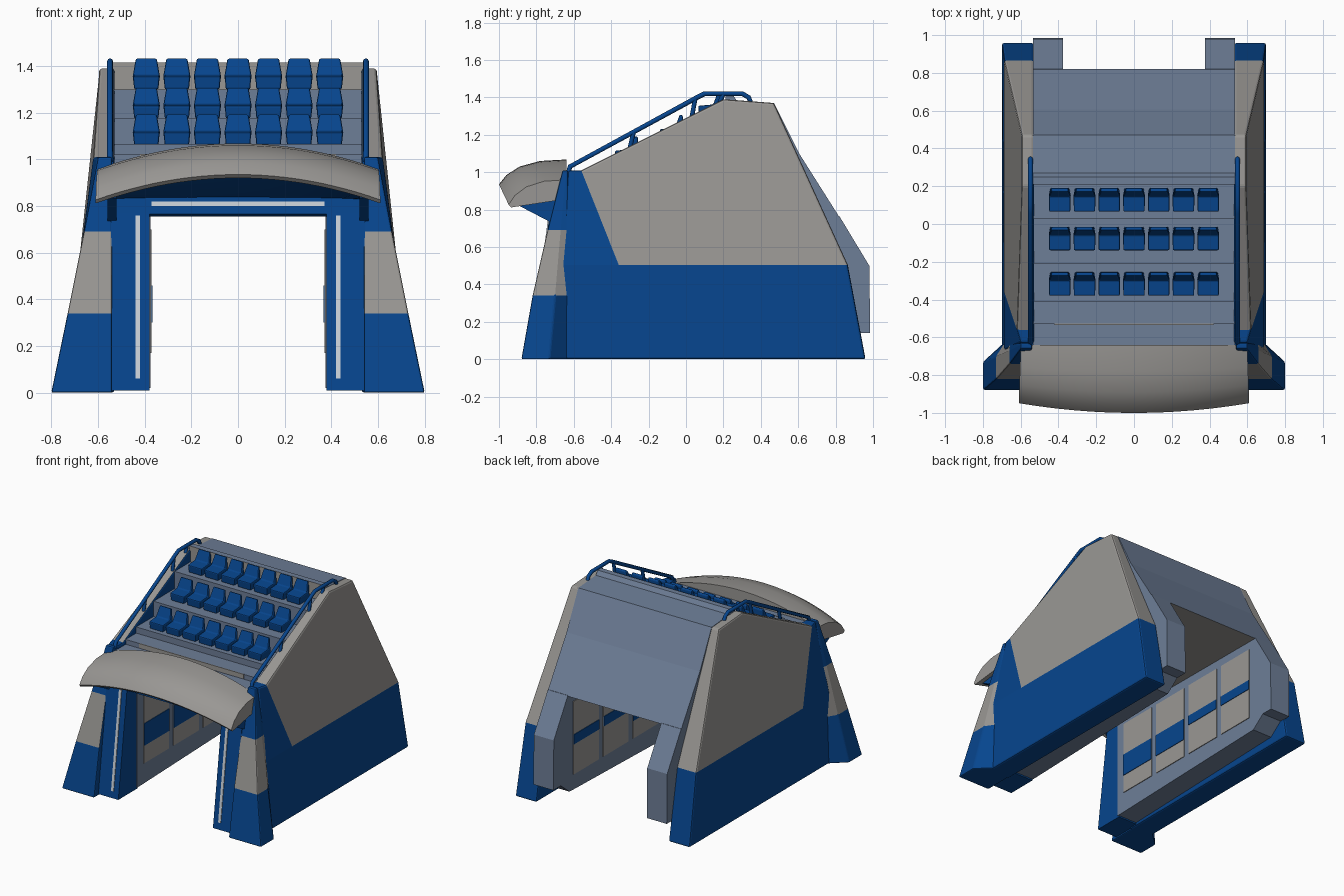
import bpy, bmesh

if "Cube" in bpy.data.objects:
    bpy.data.objects.remove(bpy.data.objects["Cube"])


def material(name, rgb):
    m = bpy.data.materials.new(name)
    m.diffuse_color = (*rgb, 1)
    m.use_nodes = True
    m.node_tree.nodes["Principled BSDF"].inputs["Base Color"].default_value = m.diffuse_color
    return m


BLUE = material("blue paint", (0.002, 0.060, 0.270))
GREY = material("warm grey panel", (0.320, 0.310, 0.296))
SLATE = material("slate concrete", (0.155, 0.210, 0.310))
WHITE = material("pale stripe", (0.60, 0.65, 0.70))


def build(name, verts, faces, mats, rule=None, mirror=False, bevel=0):
    """Make an object; rule(centre, normal) gives each face's material index."""
    me = bpy.data.meshes.new(name)
    me.from_pydata(verts, [], faces)
    bm = bmesh.new()
    bm.from_mesh(me)
    bmesh.ops.recalc_face_normals(bm, faces=bm.faces)
    if rule:
        for f in bm.faces:
            f.material_index = rule(f.calc_center_median(), f.normal)
    bm.to_mesh(me)
    bm.free()
    for m in mats:
        me.materials.append(m)
    ob = bpy.data.objects.new(name, me)
    bpy.context.collection.objects.link(ob)
    if bevel:
        b = ob.modifiers.new("soft edges", "BEVEL")
        b.width, b.segments = bevel, 2
        b.limit_method, b.angle_limit = "ANGLE", 0.5
    if mirror:
        ob.modifiers.new("mirror", "MIRROR").use_mirror_merge = False
    return ob


def loft(name, rings, mats, **kw):
    """Join equal-length rings of points and cap both ends."""
    n = len(rings[0])
    verts = [p for r in rings for p in r]
    faces = [tuple(range(n)), tuple(range(len(verts) - n, len(verts)))]
    for k in range(len(rings) - 1):
        a = k * n
        faces += [(a + i, a + (i + 1) % n, a + n + (i + 1) % n, a + n + i) for i in range(n)]
    return build(name, verts, faces, mats, **kw)


def prism(name, yz, x0, x1, mats, **kw):
    """Extrude a side profile across x."""
    return loft(name, [[(x, y, z) for y, z in yz] for x in (x0, x1)], mats, **kw)


def smooth(ob, angle=0.7):
    bpy.ops.object.select_all(action="DESELECT")
    ob.select_set(True)
    bpy.context.view_layer.objects.active = ob
    bpy.ops.object.shade_smooth_by_angle(angle=angle)


# Stand body: terrace steps, parapet, sloping back and tunnel ceiling
body = [(-.64, .77), (-.64, .985), (-.53, .985), (-.53, 1.02), (-.41, 1.02), (-.41, 1.065),
        (-.21, 1.065), (-.21, 1.175), (.03, 1.175), (.03, 1.30), (.21, 1.30), (.21, 1.415),
        (.25, 1.415), (.27, 1.385), (.47, 1.37), (.605, 1.10), (.82, .76)]


def body_rule(c, n):
    return 1 if n.z < -.9 or (n.y < -.9 and c.z > 1.35) else 0


prism("terrace_body", body, -.535, .535, [SLATE, GREY], rule=body_rule)
prism("step_edge", [(-.534, .99), (-.534, 1.022), (-.528, 1.022), (-.528, .99)],
      -.42, .42, [GREY])

# Outer side walls: blue base and front strip, grey upper panel
outer = [(.70, -.68, 0), (.70, .96, 0), (.687, .865, .505), (.594, .47, 1.37), (.594, .20, 1.39),
         (.62, -.56, 1.01), (.60, -.63, 1.01), (.685, -.67, .505)]
nw = len(outer)
inner = [(.53, y, z) for x, y, z in outer]
wall_faces = [(0, 1, 2, 16, 7), (16, 2, 3, 4, 5), (7, 16, 5, 6), tuple(range(nw, 2 * nw))]
wall_faces += [(i, (i + 1) % nw, nw + (i + 1) % nw, nw + i) for i in range(nw)]
build("side_wall", outer + inner + [(.687, -.36, .505)], wall_faces, [BLUE, GREY],
      rule=lambda c, n: 1 if c.z > .75 and c.y > -.3 else 0, mirror=True, bevel=.012)

# Splayed front legs with a grey middle band
leg = []
for z, xo, yf, yb, xb in [(0, .80, -.88, -.73, .69), (.34, .73, -.82, -.70, .685),
                          (.69, .66, -.74, -.67, .655), (1.01, .60, -.66, -.64, .60)]:
    leg.append([(.54, yf, z), (xo, yf, z), (xo, yb, z), (xb, -.63, z), (.54, -.63, z)])
loft("front_leg", leg, [BLUE, GREY], mirror=True, bevel=.008,
     rule=lambda c, n: 1 if .36 < c.z < .67 and n.x > -.5 and abs(n.z) < .7 else 0)

# Entrance portal: jambs, lintel and pale stripes
prism("portal_jamb", [(-.83, .01), (-.73, .77), (-.71, .94), (-.61, .94), (-.61, .01)],
      .38, .545, [BLUE], mirror=True)
prism("portal_lintel", [(-.73, .765), (-.71, .94), (-.61, .94), (-.61, .755)], -.38, .38, [BLUE])
prism("jamb_stripe", [(-.828, .06), (-.737, .76), (-.729, .76), (-.820, .06)],
      .42, .44, [WHITE], mirror=True)
prism("lintel_stripe", [(-.732, .80), (-.730, .82), (-.722, .82), (-.724, .80)],
      -.37, .37, [WHITE])

# Tunnel walls running to the rear pillars
prism("tunnel_wall", [(-.62, .02), (.80, .06), (.90, .14), (.985, .14), (.98, .50), (.82, .765),
                      (-.62, .775)], .375, .535, [SLATE], mirror=True)

# Tunnel wall panels with a blue band, broader near the entrance
for i in range(4):
    y0 = -.55 + i * .34
    y1 = y0 + .29
    low = .30 if i < 2 else .39
    prism("tunnel_panel", [(y0, .17), (y1, .17), (y1, .70), (y0, .70)], .370, .377,
          [GREY], mirror=True)
    prism("tunnel_band", [(y0, low), (y1, low), (y1, .46), (y0, .46)], .366, .371,
          [BLUE], mirror=True)


# Arched canopy and the blue soffit under it
def arch(name, section, half, mat, floor=0):
    rings = []
    for i in range(25):
        x = half * (i / 12 - 1)
        t = (x / .6) ** 2
        rings.append([(x * (1 - .05 * (y + 1)), y + .05 * t * (-.64 - y) / .36,
                       max(z - .105 * t, floor)) for y, z in section])
    smooth(loft(name, rings, [mat]))


arch("canopy", [(-.64, 1.068), (-.78, 1.06), (-.89, 1.03), (-.96, .985), (-1.0, .935),
                (-.985, .92), (-.64, .965)], .61, GREY)
arch("canopy_soffit", [(-.95, .922), (-.64, .97), (-.64, .83), (-.70, .83)], .54, BLUE, .83)

# Triangular brackets carrying the canopy ends
prism("canopy_bracket", [(-.92, .835), (-.70, .72), (-.64, .72), (-.64, .88)], .52, .56,
      [BLUE], mirror=True)

# Seats: three rows of seven, sharing one mesh
profile = [(-.06, -.02), (-.065, .035), (.015, .042), (.042, .114), (.058, .108), (.06, -.02)]
seat = loft("seat", [[(s * (.045 if z > .1 else .057 if z > 0 else .052), y, z)
                      for y, z in profile] for s in (-1, 1)], [BLUE], bevel=.007)
for r, (y, z) in enumerate([(-.315, 1.08), (-.075, 1.195), (.13, 1.32)]):
    for c in range(7):
        ob = seat
        if r or c:
            ob = seat.copy()
            bpy.context.collection.objects.link(ob)
        ob.location = ((c - 3) * .131, y, z)


# Handrails and posts along the wall tops
def pipe(name, pts, radius):
    cu = bpy.data.curves.new(name, "CURVE")
    cu.dimensions, cu.bevel_depth, cu.bevel_resolution = "3D", radius, 2
    cu.use_fill_caps = True
    sp = cu.splines.new("POLY")
    sp.points.add(len(pts) - 1)
    for p, co in zip(sp.points, pts):
        p.co = (*co, 1)
    cu.materials.append(BLUE)
    bpy.context.collection.objects.link(bpy.data.objects.new(name, cu))


for x in (-.548, .548):
    pipe("handrail", [(x, y, z) for y, z in
                      [(-.63, .99), (-.62, 1.03), (.06, 1.40), (.10, 1.42), (.30, 1.42),
                       (.335, 1.40), (.35, 1.36)]], .013)
    for y, low, high in [(-.28, 1.13, 1.215), (.05, 1.29, 1.395), (.20, 1.37, 1.42)]:
        pipe("rail_post", [(x, y - .02, low), (x, y, high)], .012)
